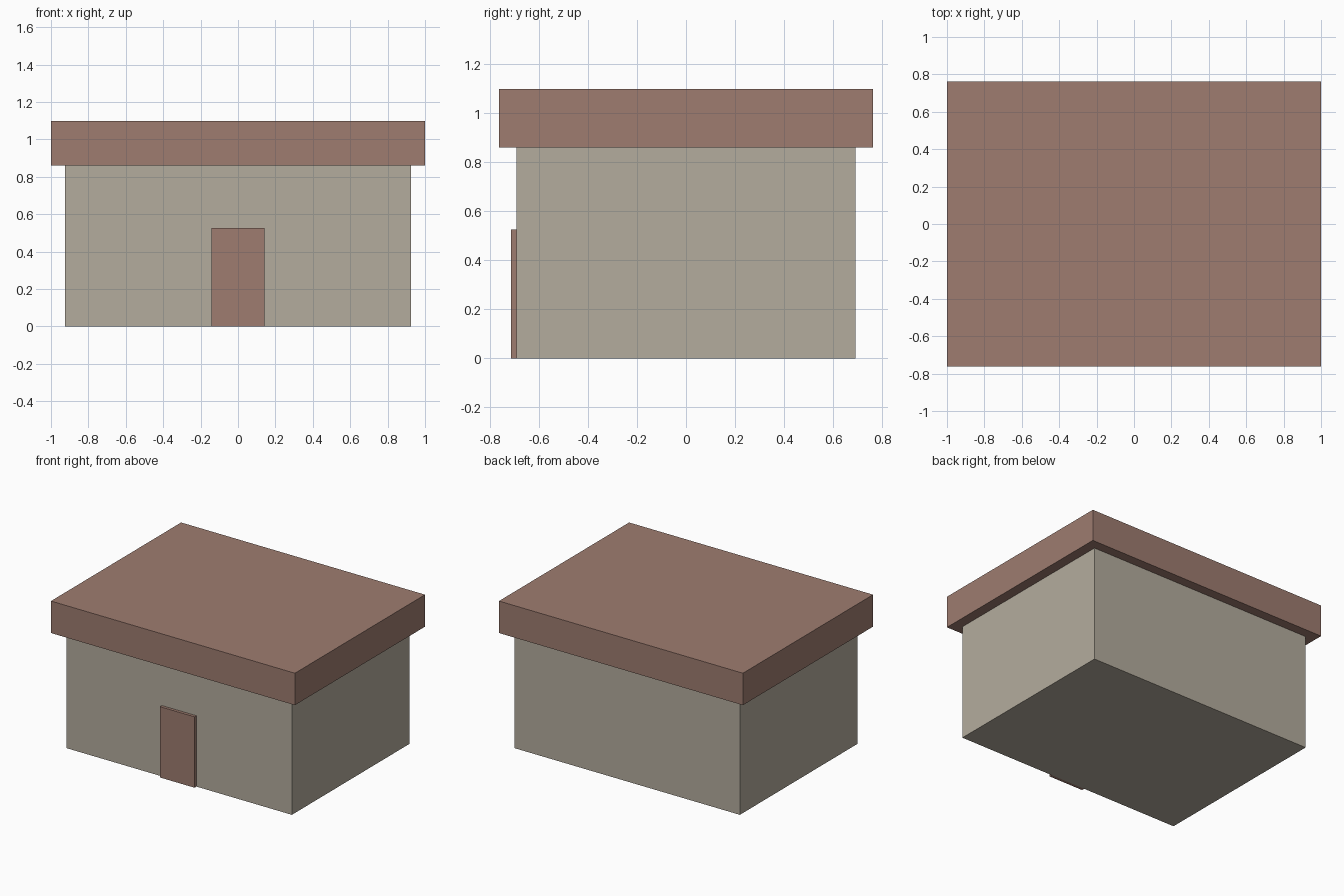
import bpy
from mathutils import Vector

cube = bpy.data.objects.get("Cube")
if cube:
    bpy.data.objects.remove(cube, do_unlink=True)


def make_material(name, color):
    mat = bpy.data.materials.new(name)
    mat.use_nodes = True
    mat.diffuse_color = color
    bsdf = mat.node_tree.nodes["Principled BSDF"]
    bsdf.inputs["Base Color"].default_value = color
    bsdf.inputs["Roughness"].default_value = 0.9
    return mat


def box(name, low, high, mat):
    """Box between two opposite corners."""
    low, high = Vector(low), Vector(high)
    bpy.ops.mesh.primitive_cube_add(size=1, location=(low + high) / 2)
    obj = bpy.context.object
    obj.name = name
    obj.scale = high - low
    bpy.ops.object.transform_apply(location=False, rotation=False, scale=True)
    obj.data.materials.append(mat)
    return obj


stone = make_material("warm grey plaster", (0.456, 0.413, 0.337, 1))
clay = make_material("clay brown", (0.342, 0.202, 0.162, 1))

EAVES = 0.86

# Main building block
box("walls", (-0.925, -0.69, 0), (0.925, 0.69, EAVES), stone)

# Overhanging flat roof slab
box("roof", (-1, -0.762, EAVES), (1, 0.762, 1.097), clay)

# Door standing slightly proud of the front wall
box("door", (-0.142, -0.712, 0), (0.142, -0.69, 0.525), clay)
